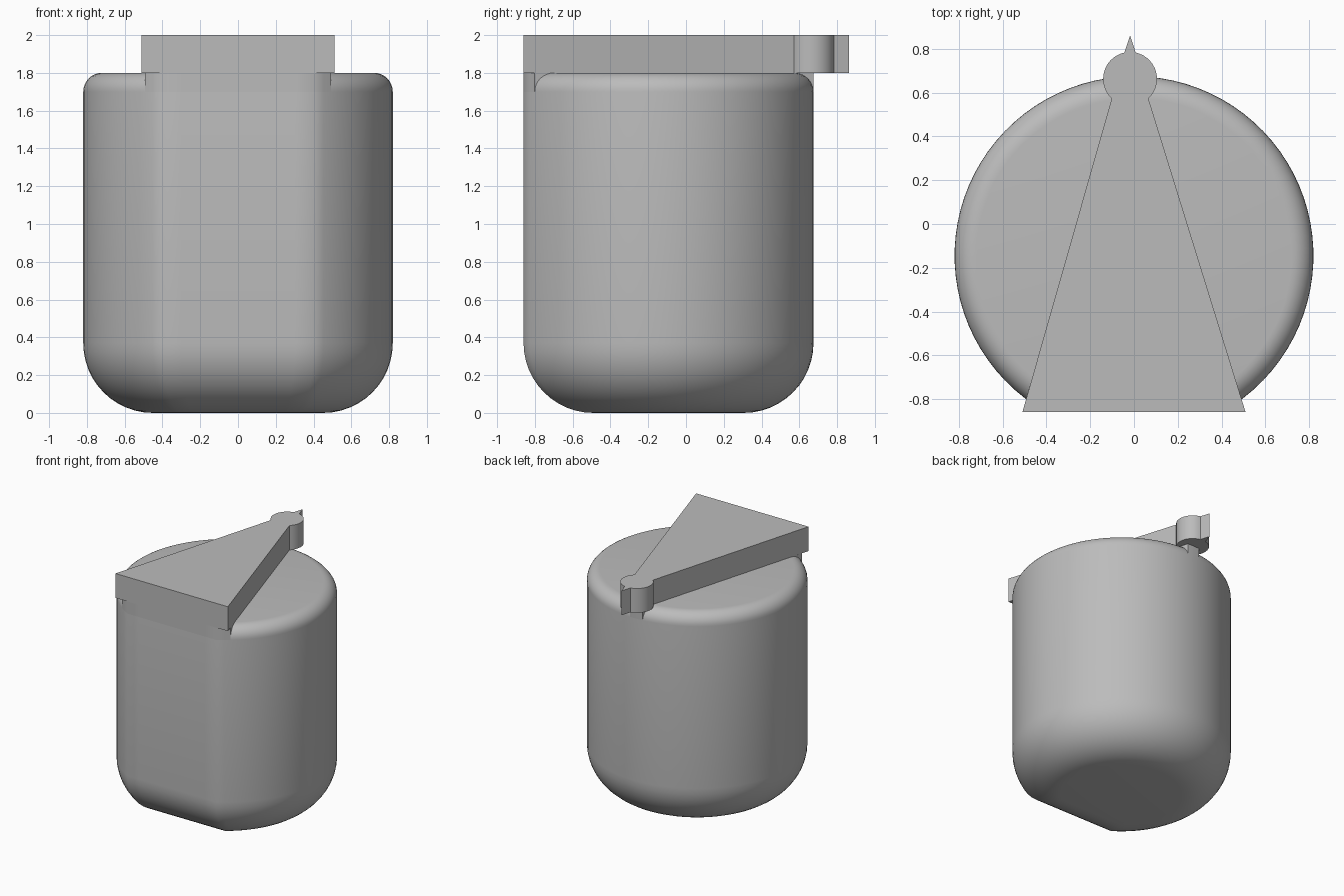
import bpy, bmesh, math
from mathutils import Vector

cube = bpy.data.objects.get("Cube")
if cube:
    bpy.data.objects.remove(cube)

grey = bpy.data.materials.new("plain_grey")
grey.use_nodes = True
grey.diffuse_color = (0.5, 0.5, 0.5, 1)
grey.node_tree.nodes["Principled BSDF"].inputs["Base Color"].default_value = (0.5, 0.5, 0.5, 1)

RADIUS, CENTRE_Y, FRONT = 0.82, -0.145, 0.715
BODY_TOP, LID_TOP = 1.8, 2.0
TOP_ROUND, BASE_ROUND = 0.1, 0.37
NECK_LEFT, NECK_RIGHT = Vector((-0.105, 0.57, 0)), Vector((0.068, 0.57, 0))
FRONT_LEFT, FRONT_RIGHT = Vector((-0.51, -0.86, 0)), Vector((0.51, -0.86, 0))


def outline(inset, arc=72, flat=8):
    """Circle with a flat front, shrunk evenly by the inset."""
    r, f = RADIUS - inset, FRONT - inset
    corner = math.acos(f / r)
    sweep = 2 * (math.pi - corner)
    pts = []
    for i in range(arc + 1):
        a = corner + sweep * i / arc
        pts.append((r * math.sin(a), CENTRE_Y - r * math.cos(a)))
    half = r * math.sin(corner)
    for i in range(1, flat):
        pts.append((-half + 2 * half * i / flat, CENTRE_Y - f))
    return pts


def loft(bm, levels):
    """Skin a stack of (points, z) rings and cap both ends."""
    rings = [[bm.verts.new((x, y, z)) for x, y in pts] for pts, z in levels]
    for low, high in zip(rings, rings[1:]):
        for i in range(len(low)):
            j = (i + 1) % len(low)
            bm.faces.new((low[i], low[j], high[j], high[i]))
    bm.faces.new(rings[0][::-1])
    bm.faces.new(rings[-1])


def finish(bm, name):
    bmesh.ops.recalc_face_normals(bm, faces=bm.faces[:])
    mesh = bpy.data.meshes.new(name)
    bm.to_mesh(mesh)
    bm.free()
    mesh.materials.append(grey)
    obj = bpy.data.objects.new(name, mesh)
    bpy.context.collection.objects.link(obj)
    bpy.ops.object.select_all(action="DESELECT")
    obj.select_set(True)
    bpy.context.view_layer.objects.active = obj
    bpy.ops.object.shade_smooth_by_angle(angle=math.radians(32))
    return obj


# Rounded body: large fillet at the base, small one at the rim
levels = []
for i in range(13):
    a = math.pi / 2 * i / 12
    levels.append((outline(BASE_ROUND * (1 - math.sin(a))), BASE_ROUND * (1 - math.cos(a))))
for i in range(9):
    a = math.pi / 2 * i / 8
    levels.append((outline(TOP_ROUND * (1 - math.cos(a))),
                   BODY_TOP - TOP_ROUND * (1 - math.sin(a))))
bm = bmesh.new()
loft(bm, levels)
finish(bm, "body")

# Square-edged support under the lid, trimmed to its tapered sides
bm = bmesh.new()
loft(bm, [(outline(0), BODY_TOP - TOP_ROUND), (outline(0), BODY_TOP)])
for start, end, side in ((FRONT_LEFT, NECK_LEFT, -1), (FRONT_RIGHT, NECK_RIGHT, 1)):
    along = end - start
    normal = Vector((along.y, -along.x, 0)) * side
    cut = bmesh.ops.bisect_plane(bm, geom=bm.verts[:] + bm.edges[:] + bm.faces[:],
                                 plane_co=start, plane_no=normal, clear_outer=True)
    edges = [e for e in cut["geom_cut"] if isinstance(e, bmesh.types.BMEdge)]
    bmesh.ops.holes_fill(bm, edges=edges)
    loose = [e for e in bm.edges if e.is_boundary]
    if loose:
        bmesh.ops.contextual_create(bm, geom=loose)
finish(bm, "lid_support")

# Tapered lid with a round knob and a pointed tip at the back
KNOB_X, KNOB_Y, KNOB_R = -0.018, 0.663, 0.123


def knob_arc(start, end, steps=14):
    pts = []
    for i in range(steps + 1):
        a = math.radians(start + (end - start) * i / steps)
        pts.append((KNOB_X + KNOB_R * math.cos(a), KNOB_Y + KNOB_R * math.sin(a)))
    return pts


shape = [FRONT_LEFT.xy[:], FRONT_RIGHT.xy[:]]
shape += knob_arc(-47, 78)
shape.append((KNOB_X, 0.862))
shape += knob_arc(102, 227)
bm = bmesh.new()
loft(bm, [(shape, BODY_TOP), (shape, LID_TOP)])
finish(bm, "lid")
